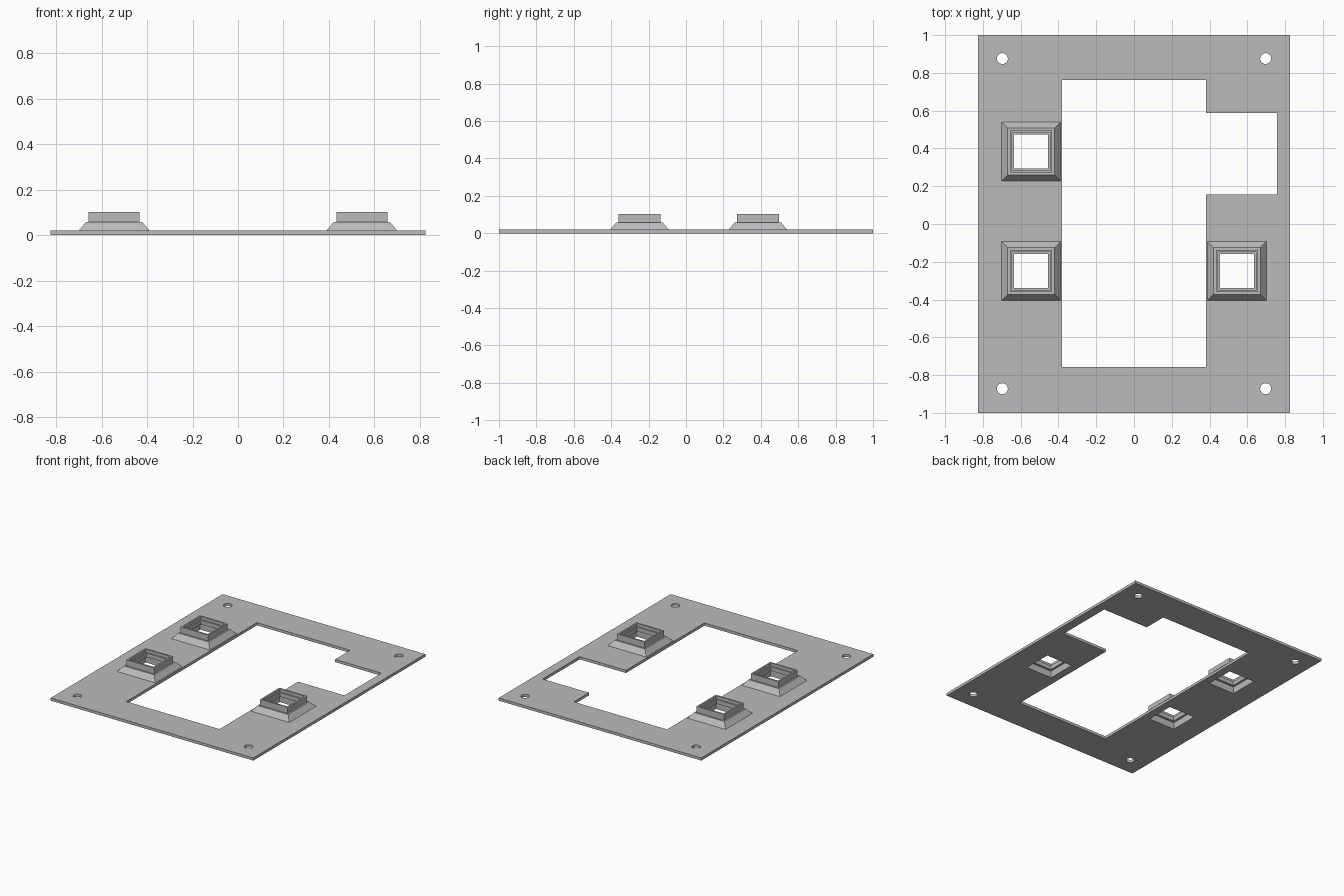
import bpy
import bmesh
from math import cos, sin, tau

cube = bpy.data.objects.get("Cube")
if cube:
    bpy.data.objects.remove(cube, do_unlink=True)

THICK = 0.02
OPENING = 0.107
SOCKETS = {"back_right": (-0.545, 0.384),
           "front_right": (-0.545, -0.249),
           "front_left": (0.545, -0.249)}

# Single plain grey
grey = bpy.data.materials.new("light_grey")
grey.use_nodes = True
colour = (0.5, 0.5, 0.5, 1)
grey.diffuse_color = colour
grey.node_tree.nodes["Principled BSDF"].inputs["Base Color"].default_value = colour


def rectangle(x0, y0, x1, y1):
    return [(x0, y0), (x1, y0), (x1, y1), (x0, y1)]


def circle(x, y, r, n=32):
    return [(x + r * cos(tau * i / n), y + r * sin(tau * i / n)) for i in range(n)]


def link_mesh(name, mesh):
    ob = bpy.data.objects.new(name, mesh)
    bpy.context.collection.objects.link(ob)
    mesh.materials.clear()
    mesh.materials.append(grey)
    return ob


# Base plate: filled outline with window, notch, screw holes and socket openings
outlines = [rectangle(-0.825, -1, 0.825, 1),
            [(-0.38, -0.757), (0.38, -0.757), (0.38, 0.156), (0.757, 0.156),
             (0.757, 0.587), (0.38, 0.587), (0.38, 0.763), (-0.38, 0.763)]]
outlines += [circle(x, y, 0.029) for x in (-0.697, 0.697) for y in (-0.872, 0.876)]
outlines += [rectangle(x - OPENING, y - OPENING, x + OPENING, y + OPENING)
             for x, y in SOCKETS.values()]

curve = bpy.data.curves.new("plate_outline", "CURVE")
curve.dimensions = "2D"
curve.fill_mode = "BOTH"
curve.extrude = THICK / 2
for points in outlines:
    spline = curve.splines.new("POLY")
    spline.points.add(len(points) - 1)
    for p, (x, y) in zip(spline.points, points):
        p.co = (x, y, 0, 1)
    spline.use_cyclic_u = True
helper = bpy.data.objects.new("plate_outline", curve)
bpy.context.collection.objects.link(helper)
bpy.context.view_layer.update()
graph = bpy.context.evaluated_depsgraph_get()
mesh = bpy.data.meshes.new_from_object(helper.evaluated_get(graph))
bpy.data.objects.remove(helper, do_unlink=True)
bm = bmesh.new()
bm.from_mesh(mesh)
bmesh.ops.remove_doubles(bm, verts=bm.verts, dist=0.0001)
bmesh.ops.translate(bm, verts=bm.verts, vec=(0, 0, THICK / 2))
bmesh.ops.recalc_face_normals(bm, faces=bm.faces)
for f in bm.faces:
    f.smooth = False
bm.to_mesh(mesh)
bm.free()
mesh.name = "base_plate"
link_mesh("base_plate", mesh)

# Square sockets: sloped foot, upright collar, stepped hollow inside
PROFILE = [(0.156, THICK), (0.124, 0.058), (0.112, 0.058), (0.112, 0.102),
           (0.1, 0.102), (0.1, 0.08), (0.09, 0.08), (0.09, 0.05),
           (OPENING, 0.05), (OPENING, THICK)]
for side, (cx, cy) in SOCKETS.items():
    bm = bmesh.new()
    rings = [[bm.verts.new((x, y, z)) for x, y in rectangle(cx - h, cy - h, cx + h, cy + h)]
             for h, z in PROFILE]
    for a, b in zip(rings, rings[1:] + rings[:1]):
        for i in range(4):
            j = (i + 1) % 4
            bm.faces.new((a[i], a[j], b[j], b[i]))
    bmesh.ops.recalc_face_normals(bm, faces=bm.faces)
    mesh = bpy.data.meshes.new("socket_" + side)
    bm.to_mesh(mesh)
    bm.free()
    link_mesh("socket_" + side, mesh)
